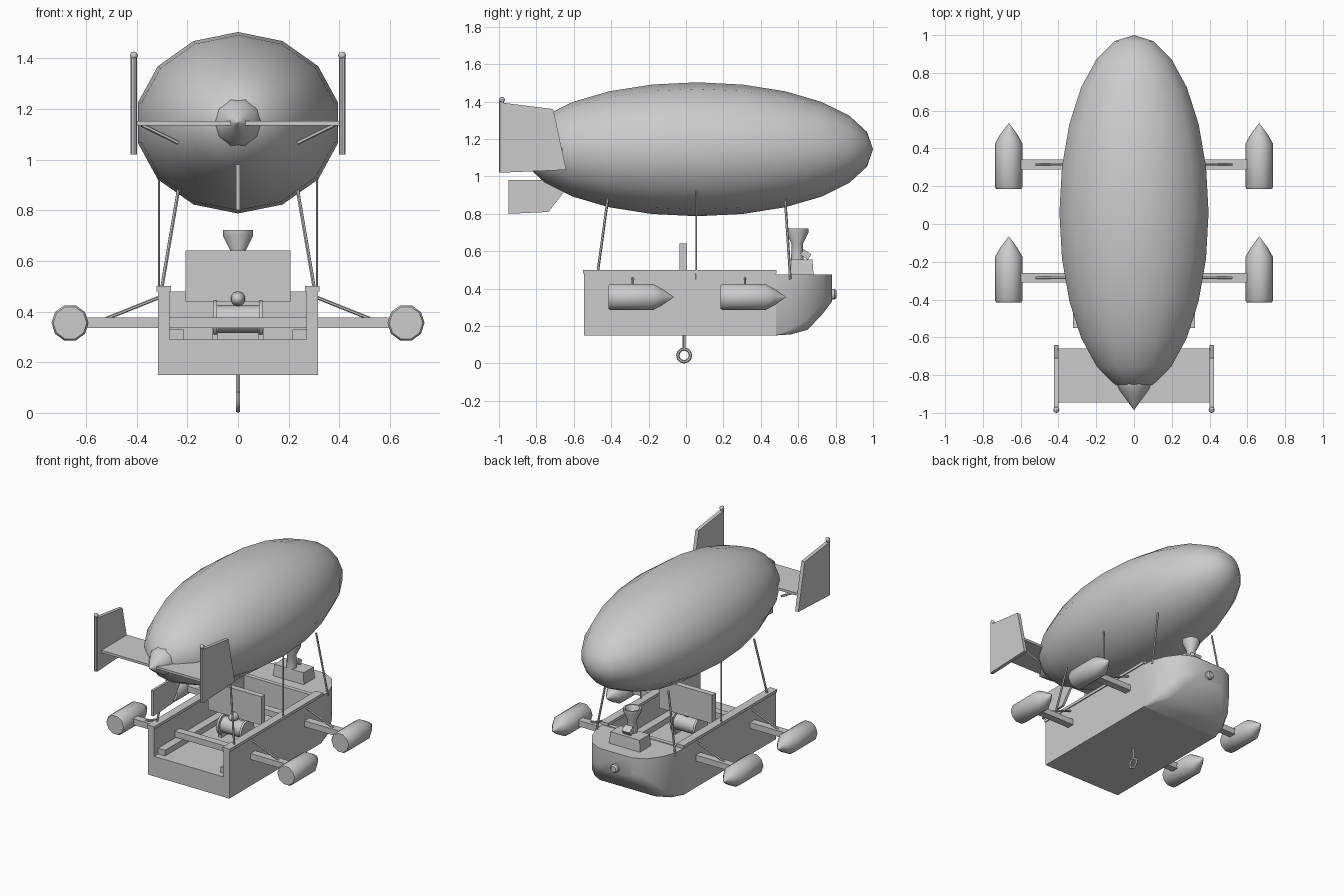
import bpy, bmesh, math
from mathutils import Vector, Matrix

if "Cube" in bpy.data.objects:
    bpy.data.objects.remove(bpy.data.objects["Cube"])

grey = bpy.data.materials.new("plain_grey")
grey.diffuse_color = (0.6, 0.6, 0.6, 1)
grey.use_nodes = True
grey.node_tree.nodes["Principled BSDF"].inputs["Base Color"].default_value = grey.diffuse_color


def finish(name, bm, smooth=False):
    bmesh.ops.recalc_face_normals(bm, faces=bm.faces[:])
    me = bpy.data.meshes.new(name)
    bm.to_mesh(me)
    bm.free()
    me.materials.append(grey)
    ob = bpy.data.objects.new(name, me)
    bpy.context.collection.objects.link(ob)
    if smooth:
        bpy.ops.object.select_all(action='DESELECT')
        ob.select_set(True)
        bpy.context.view_layer.objects.active = ob
        bpy.ops.object.shade_smooth_by_angle(angle=math.radians(40))
    return ob


def box(name, x, y, z, rot_x=0):
    """Box from (min, max) ranges, optionally tilted about its centre."""
    bm = bmesh.new()
    bmesh.ops.create_cube(bm, size=1)
    size = Matrix.Diagonal((x[1] - x[0], y[1] - y[0], z[1] - z[0], 1))
    mid = Matrix.Translation((sum(x) / 2, sum(y) / 2, sum(z) / 2))
    bm.transform(mid @ Matrix.Rotation(rot_x, 4, 'X') @ size)
    return finish(name, bm)


def loft(name, rings, smooth=False):
    """Skin a list of equal-length closed rings and cap both ends."""
    bm = bmesh.new()
    vs = [[bm.verts.new(p) for p in r] for r in rings]
    n = len(vs[0])
    for a, b in zip(vs, vs[1:]):
        for i in range(n):
            j = (i + 1) % n
            bm.faces.new((a[i], a[j], b[j], b[i]))
    bm.faces.new(vs[0])
    bm.faces.new(vs[-1])
    bmesh.ops.remove_doubles(bm, verts=bm.verts[:], dist=1e-5)
    return finish(name, bm, smooth)


def lathe(name, profile, loc, axis, n=10):
    """Revolve (distance, radius) pairs around an axis through loc."""
    def point(d, r, t):
        u, v = r * math.cos(t), r * math.sin(t)
        p = {'x': (d, u, v), 'y': (u, d, v), 'z': (u, v, d)}[axis]
        return Vector(loc) + Vector(p)
    rings = [[point(d, max(r, 1e-4), math.tau * i / n) for i in range(n)] for d, r in profile]
    return loft(name, rings, True)


def rod(name, a, b, r=0.007, n=6):
    a, b = Vector(a), Vector(b)
    d = b - a
    bm = bmesh.new()
    bmesh.ops.create_cone(bm, cap_ends=True, segments=n, radius1=r, radius2=r, depth=d.length)
    bm.transform(Matrix.Translation((a + b) / 2) @ d.to_track_quat('Z', 'Y').to_matrix().to_4x4())
    return finish(name, bm, True)


def ball(name, loc, scale, seg=8, rings=6):
    bm = bmesh.new()
    bmesh.ops.create_uvsphere(bm, u_segments=seg, v_segments=rings, radius=1)
    bm.transform(Matrix.Translation(loc) @ Matrix.Diagonal((*scale, 1)) @ Matrix.Rotation(math.pi / 2, 4, 'X'))
    return finish(name, bm, True)


def plate(name, outline, x, t):
    """Flat (y, z) outline with thickness t, centred on x."""
    return loft(name, [[(x + s * t / 2, y, z) for y, z in outline] for s in (-1, 1)])


# Gas envelope and tail cap
ball("envelope", (0, 0.06, 1.145), (0.405, 0.94, 0.358), 14, 12)
lathe("tail_cap", [(-0.8, 0.1), (-0.835, 0.1), (-0.88, 0.078), (-0.93, 0.042), (-0.985, 0)],
      (0, 0, 1.145), 'y')

# Tail surfaces
box("tail_plane", (-0.405, 0.405), (-0.945, -0.66), (1.135, 1.152))
plate("lower_fin", [(-0.95, 0.8), (-0.95, 0.98), (-0.6, 0.98), (-0.65, 0.92), (-0.735, 0.81)], 0, 0.017)

# Hull: solid lower block, side walls, top rails, bulkhead
box("hull_base", (-0.315, 0.315), (-0.545, 0.48), (0.15, 0.29))
box("bulkhead", (-0.27, 0.27), (0.45, 0.48), (0.29, 0.48))

# Rounded nose
rings = []
for y, w, zb, c in ((0.48, 0.315, 0.15, 0.005), (0.56, 0.308, 0.155, 0.03), (0.65, 0.275, 0.18, 0.06),
                    (0.735, 0.215, 0.27, 0.06), (0.78, 0.13, 0.33, 0.04)):
    half = [(w, 0.475), (w, zb + c), (w - c * 0.35, zb + c * 0.35), (w - c, zb)]
    rings.append([(x, y, z) for x, z in half] + [(-x, y, z) for x, z in reversed(half)])
loft("nose", rings, True)
lathe("nose_lamp", [(0.76, 0.03), (0.795, 0.03), (0.805, 0.02)], (0, 0, 0.37), 'y')

for side, s in (("right", 1), ("left", -1)):
    def span(a, b):
        return (min(s * a, s * b), max(s * a, s * b))

    box(side + "_wall", span(0.27, 0.315), (-0.545, 0.48), (0.29, 0.48))
    box(side + "_rail", span(0.265, 0.322), (-0.55, 0.485), (0.48, 0.5))
    box(side + "_bench", span(0.215, 0.27), (-0.5, 0.45), (0.29, 0.33))

    # End fin with mast and finial
    plate(side + "_end_fin", [(-0.99, 1.02), (-0.99, 1.395), (-0.71, 1.36), (-0.64, 1.035)], s * 0.411, 0.025)
    rod(side + "_fin_mast", (s * 0.411, -0.986, 1.02), (s * 0.411, -0.986, 1.4), 0.013, 8)
    ball(side + "_finial", (s * 0.411, -0.984, 1.41), (0.016, 0.016, 0.016))
    rod(side + "_tail_brace", (s * 0.38, -0.75, 1.137), (s * 0.235, -0.72, 1.065), 0.008)

    # Suspension cables
    rod(side + "_rear_cable", (s * 0.308, -0.477, 0.45), (s * 0.235, -0.418, 0.88))
    rod(side + "_middle_cable", (s * 0.312, 0.055, 0.45), (s * 0.312, 0.055, 0.925), 0.005)
    rod(side + "_front_cable", (s * 0.308, 0.558, 0.45), (s * 0.235, 0.53, 0.88))

    # Engine pods with braces
    for label, y in (("front", 0.185), ("rear", -0.415)):
        lathe(f"{side}_{label}_pod",
              [(0, 0.066), (0.01, 0.073), (0.24, 0.073), (0.29, 0.045), (0.35, 0)],
              (s * 0.663, y, 0.355), 'y')
        rod(f"{side}_{label}_pod_brace", (s * 0.31, y + 0.13, 0.456), (s * 0.52, y + 0.13, 0.372), 0.007)

# Beams crossing the hull and carrying the pods
for label, y in (("front", 0.315), ("rear", -0.285)):
    box(label + "_pod_beam", (-0.61, 0.61), (y - 0.026, y + 0.026), (0.335, 0.377))

# Winch and the panel above it
lathe("winch_drum", [(-0.09, 0.055), (0.09, 0.055)], (0, -0.03, 0.37), 'x', 12)
for s in (-1, 1):
    lathe("winch_flange", [(s * 0.082, 0.074), (s * 0.097, 0.074)], (0, -0.03, 0.37), 'x', 12)
    box("winch_foot", (s * 0.09 - 0.012, s * 0.09 + 0.012), (-0.07, 0.01), (0.29, 0.34))
ball("winch_knob", (0, -0.04, 0.45), (0.03, 0.05, 0.03), 10, 6)
box("upright_panel", (-0.207, 0.207), (-0.035, 0.005), (0.44, 0.64))

# Hanging line and ring
rod("hook_line", (0, -0.01, 0.29), (0, -0.01, 0.078), 0.008)
bpy.ops.mesh.primitive_torus_add(location=(0, -0.01, 0.043), rotation=(0, math.pi / 2, 0),
                                 major_radius=0.034, minor_radius=0.009,
                                 major_segments=12, minor_segments=6)
ring = bpy.context.object
ring.name = "hook_ring"
ring.data.materials.append(grey)
bpy.ops.object.shade_smooth_by_angle()

# Smoke stack on the nose deck
loft("stack_base", [[(sx * (0.12 - i), 0.62 + sy * (0.062 - i), z) for sx, sy in
                     ((-1, -1), (1, -1), (1, 1), (-1, 1))] for i, z in ((0, 0.47), (0.006, 0.555))])
lathe("smoke_stack", [(0.55, 0.034), (0.64, 0.03), (0.7, 0.06), (0.722, 0.06), (0.722, 0.048), (0.66, 0.02)],
      (0, 0.595, 0), 'z', 12)
box("stack_vent", (-0.03, 0.03), (0.615, 0.665), (0.565, 0.6), -0.6)
